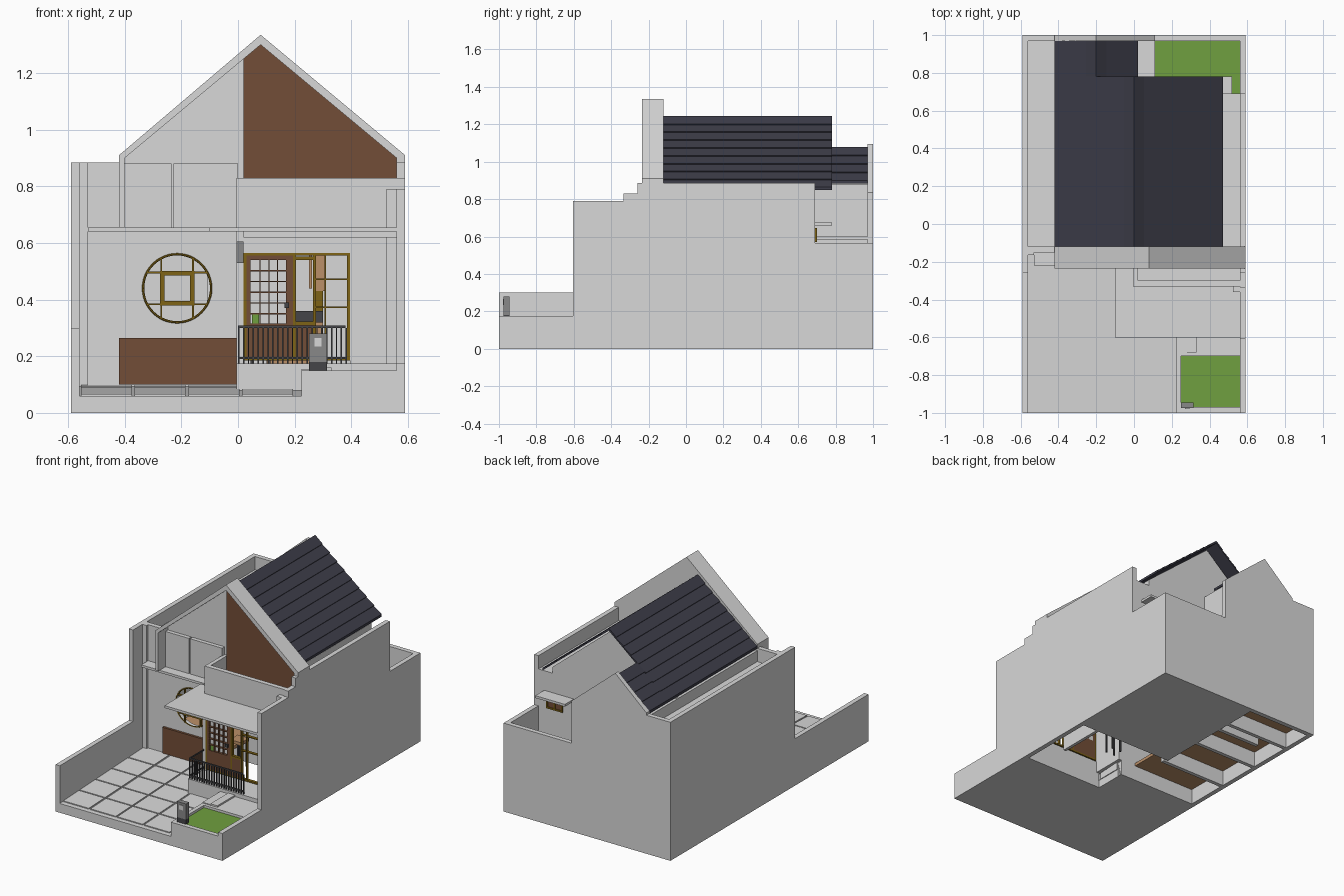
import bpy
import bmesh
import math
from mathutils import Vector

if "Cube" in bpy.data.objects:
    bpy.data.objects.remove(bpy.data.objects["Cube"], do_unlink=True)


def material(name, r, g, b):
    m = bpy.data.materials.new(name)
    m.use_nodes = True
    m.diffuse_color = (r, g, b, 1)
    m.node_tree.nodes["Principled BSDF"].inputs["Base Color"].default_value = (r, g, b, 1)
    return m


plaster = material("pale grey plaster", .69, .69, .69)
slate = material("dark slate", .047, .047, .067)
brown = material("brown wood", .17, .075, .038)
grass = material("grass green", .16, .35, .05)
gold = material("golden wood", .21, .125, .008)
iron = material("dark iron", .06, .06, .065)
stone = material("mid grey stone", .25, .25, .25)
oak = material("light oak", .5, .28, .14)


def finish(name, bm, mat):
    bmesh.ops.recalc_face_normals(bm, faces=bm.faces)
    mesh = bpy.data.meshes.new(name)
    bm.to_mesh(mesh)
    bm.free()
    mesh.materials.append(mat)
    ob = bpy.data.objects.new(name, mesh)
    bpy.context.collection.objects.link(ob)
    return ob


def boxes(name, mat, spans):
    """One object from many boxes, each given as x, y and z ranges."""
    bm = bmesh.new()
    for span in spans:
        verts = bmesh.ops.create_cube(bm, size=1)["verts"]
        for v in verts:
            v.co = Vector([s[0] if c < 0 else s[1] for c, s in zip(v.co, span)])
    return finish(name, bm, mat)


def box(name, mat, x, y, z):
    return boxes(name, mat, [(x, y, z)])


def prism(name, mat, points, start, end, axis="y"):
    """Extrude an outline along y (points are x, z) or along x (points are y, z)."""
    bm = bmesh.new()
    rings = []
    for t in (start, end):
        rings.append([bm.verts.new((p, t, q) if axis == "y" else (t, p, q)) for p, q in points])
    n = len(points)
    bm.faces.new(rings[0])
    bm.faces.new(rings[1])
    for i in range(n):
        j = (i + 1) % n
        bm.faces.new((rings[0][i], rings[0][j], rings[1][j], rings[1][i]))
    return finish(name, bm, mat)


def roof_slope(name, ridge, eave, start, end, rows):
    """Lapped boards from ridge to eave, as one sawtooth profile with undercut laps."""
    a, b = Vector(ridge), Vector(eave)
    drop = Vector((0, .008))
    tuck = (a - b).normalized() * .004
    top = [a]
    for i in range(1, rows):
        lap = a.lerp(b, i / rows)
        top += [lap, lap - drop + tuck]
    prism(name, slate, top + [b, b - drop * 2, a - drop * 2], start, end)


# Main reference planes
W, IN = .59, .56
FACADE, INNER = -.15, -.12
PORCH = -.35
GABLE = -.235
REAR = .69
BACK = .97
EAVE = .885
FLOOR2 = .64

# Side and back boundary walls
prism("left_boundary_wall", plaster,
      [(-1, 0), (1, 0), (1, .565), (REAR, .565), (REAR, EAVE), (-.26, EAVE), (-.26, .83),
       (-.335, .83), (-.335, .79), (-.605, .79), (-.605, .175), (-1, .175)], IN, W, "x")
prism("right_boundary_wall", plaster,
      [(-1, 0), (1, 0), (1, EAVE), (-.26, EAVE), (-.26, .3), (-1, .3)], -W, -IN, "x")
prism("back_wall", plaster,
      [(-IN, 0), (IN, 0), (IN, .565), (.11, .565), (.11, .835), (-.2, 1.095),
       (-.42, .9), (-.42, EAVE), (-IN, EAVE)], BACK, 1)

# Roof boards and the walls that carry them
roof_slope("main_roof_left", (0, 1.245), (.47, .865), INNER, .78, 9)
roof_slope("main_roof_right", (0, 1.245), (-.42, .9), INNER, .78, 8)
roof_slope("rear_roof_left", (-.2, 1.08), (.02, .9), .78, BACK, 4)
roof_slope("rear_roof_right", (-.2, 1.08), (-.42, .9), .78, BACK, 4)
prism("rear_gable_wall", plaster,
      [(-.41, 0), (.46, 0), (.46, .84), (0, 1.22), (-.41, .87)], .665, REAR)
boxes("roof_gutters", plaster, [((-IN, -.4), (INNER, BACK), (.78, .8)),
                                ((.4, IN), (INNER, REAR), (.78, .8)),
                                ((-.42, -.4), (INNER, BACK), (.8, .87)),
                                ((.44, .46), (INNER, REAR), (0, .84))])
box("gutter_end_wall", plaster, (.46, IN), (.665, REAR), (0, .8))

# Front gable frame with recessed panels
prism("front_gable_frame", plaster,
      [(-.42, .655), (-.42, .91), (.08, 1.335), (W, .91), (W, FLOOR2), (IN, FLOOR2),
       (IN, .9), (.08, 1.3), (-.4, .9), (-.4, .655)], GABLE, INNER)
prism("gable_panel_plain", plaster,
      [(-.4, FLOOR2), (-.4, .9), (.08, 1.3), (IN, .9), (IN, FLOOR2)], -.135, INNER)
prism("gable_panel_wood", brown,
      [(.02, FLOOR2), (.02, 1.25), (.08, 1.3), (IN, .9), (IN, FLOOR2)], -.143, -.135)
boxes("upper_panels", plaster, [((-.4, -.235), (-.16, -.13), (.655, .88)),
                                ((-.228, 0), (-.16, -.13), (.655, .88))])

# Facade wall with a round opening
curve = bpy.data.curves.new("round_window_wall", "CURVE")
curve.dimensions, curve.fill_mode, curve.extrude = "2D", "BOTH", .015
centre, radius = Vector((-.215, .44)), .122
circle = [(centre.x + radius * math.cos(math.tau * i / 48),
           centre.y + radius * math.sin(math.tau * i / 48)) for i in range(48)]
for loop in ([(-.53, 0), (0, 0), (0, FLOOR2), (-.53, FLOOR2)], circle):
    spline = curve.splines.new("POLY")
    spline.points.add(len(loop) - 1)
    for point, (x, z) in zip(spline.points, loop):
        point.co = (x, z, 0, 1)
    spline.use_cyclic_u = True
curve.materials.append(plaster)
facade = bpy.data.objects.new("round_window_wall", curve)
facade.rotation_euler.x = math.pi / 2
facade.location.y = FACADE + .015
bpy.context.collection.objects.link(facade)
bpy.context.view_layer.objects.active = facade
facade.select_set(True)
bpy.ops.object.convert(target="MESH")

# Round window ring and lattice
bpy.ops.mesh.primitive_torus_add(location=(centre.x, FACADE, centre.y), major_radius=.12,
                                 minor_radius=.004, major_segments=48, minor_segments=6,
                                 rotation=(math.pi / 2, 0, 0))
ring = bpy.context.object
ring.name = "round_window_ring"
ring.data.materials.append(gold)
bpy.ops.object.shade_smooth_by_angle()


def band(c, offset, half):
    return (c + offset - half, c + offset + half)


lattice = []
depth = (FACADE - .005, FACADE + .01)
cx, cz = centre
for s in (-1, 1):
    lattice += [(band(cx, s * .053, .008), depth, band(cz, 0, .061)),
                (band(cx, 0, .061), depth, band(cz, s * .053, .008))]
    for t in (-1, 1):
        lattice += [(band(cx, s * .056, .003), depth, band(cz, t * .083, .025)),
                    (band(cx, s * .083, .025), depth, band(cz, t * .056, .003))]
boxes("round_window_lattice", gold, lattice)

box("wainscot", brown, (-.42, -.005), (-.165, FACADE), (.1, .265))
boxes("facade_corner", plaster, [((-.53, -.42), (FACADE, INNER), (FLOOR2, EAVE)),
                                 ((-IN, -.53), (-.165, INNER), (0, EAVE))])
box("right_ledge", plaster, (-.53, 0), (-.22, INNER), (FLOOR2, .655))

# Porch walls, canopy and balcony parapet
boxes("porch_walls", plaster, [((-.005, .02), (PORCH, INNER), (.1, FLOOR2)),
                               ((.02, .395), (PORCH, -.33), (.565, FLOOR2)),
                               ((.395, IN), (PORCH, -.33), (.1, FLOOR2)),
                               ((.525, IN), (-.36, PORCH), (.175, .62)),
                               ((.02, IN), (-.37, PORCH), (.62, FLOOR2))])
box("canopy", plaster, (-.1, IN), (-.6, GABLE), (FLOOR2, .655))
boxes("balcony_parapet", plaster, [((-.005, W), (-.33, -.3), (FLOOR2, .83)),
                                   ((-.005, .02), (-.33, INNER), (FLOOR2, .83)),
                                   ((.525, IN), (-.36, -.33), (.655, .79))])
boxes("upper_floor", plaster, [((-IN, .45), (INNER, REAR), (.625, FLOOR2)),
                               ((.02, IN), (-.33, INNER), (.625, FLOOR2))])
box("porch_lamp", stone, (-.005, .02), (-.38, PORCH), (.53, .605))

# Door, side window and their frames
front = (-.355, -.335)
bars = [((x, x + .01), front, (.185, .565)) for x in (.02, .195, .265, .385)]
bars += [((.02, .395), front, (z, z + .01)) for z in (.185, .555)]
bars += [((.2, .265), front, (z, z + .012)) for z in (.31, .54)]
bars += [((.27, .39), front, (z, z + .005)) for z in (.37, .47)]
bars += [((.305, .31), front, (.19, .56))]
boxes("window_frames", gold, bars)
door = [((.03, .195), front, (.195, .315)), ((.03, .195), front, (.54, .555)),
        ((.03, .045), front, (.3, .555)), ((.17, .195), front, (.3, .555))]
door += [((.045 + .031 * i, .049 + .031 * i), front, (.3, .55)) for i in range(1, 4)]
door += [((.04, .18), front, (.31 + .038 * i, .314 + .038 * i)) for i in range(1, 6)]
boxes("front_door", brown, door)
box("door_glazing", plaster, (.04, .18), (-.34, -.336), (.31, .545))
box("door_handle", iron, (.165, .18), (-.365, PORCH), (.37, .39))
box("window_apron", brown, (.205, .265), front, (.195, .31))
box("door_plant", grass, (.05, .075), (-.35, -.34), (.315, .35))

# Porch platform with its railing
box("porch_platform", plaster, (-.005, IN), (-.5, -.33), (0, .175))
rail = (-.494, -.486)
rails = [((0, .38), rail, (z, z + .008)) for z in (.19, .3)]
rails += [((.38 * i / 22, .38 * i / 22 + .005), rail, (.175, .3)) for i in range(23)]
rails += [((0, .006), (-.49, PORCH), (z, z + .008)) for z in (.19, .3)]
rails += [((0, .005), (-.49 + .02 * i, -.485 + .02 * i), (.175, .3)) for i in range(7)]
boxes("porch_railing", iron, rails)


# Gently rising patio with paving
def ground(y):
    return .059 + .04 * (y + 1)


for name, x, y in (("patio_base_right", (-IN, 0), INNER), ("patio_base_left", (0, IN), -.5)):
    prism(name, plaster, [(-1, 0), (y, 0), (y, ground(y)), (-1, ground(-1))], *x, "x")
step = .19
for row in range(5):
    y0 = -.97 + row * .165
    y1 = y0 + .157
    for col in range(4 if row < 3 else 3):
        x0 = -.555 + col * step
        prism("patio_paver", plaster, [(y0, .05), (y1, .05), (y1, ground(y1) + .006),
                                       (y0, ground(y0) + .006)], x0, x0 + step - .01, "x")

# Front planter, landing and post box
boxes("planter_walls", plaster, [((.225, IN), (-1, -BACK), (0, .15)),
                                 ((.225, .25), (-BACK, -.5), (0, .15)),
                                 ((.25, IN), (-.7, -.5), (0, .15)),
                                 ((.225, .28), (-.68, -.5), (.15, .155)),
                                 ((.28, .33), (-.68, -.5), (.15, .16))])
box("planter_grass", grass, (.25, IN), (-BACK, -.7), (.05, .135))
box("post_box_base", iron, (.25, .315), (-.975, -.945), (.15, .18))
box("post_box", stone, (.25, .315), (-.975, -.945), (.18, .28))
box("post_box_plate", plaster, (.27, .295), (-.979, -.975), (.235, .265))

# Sunken rear garden, with a small window and awning under the eaves
box("rear_grass", grass, (.11, IN), (REAR, BACK), (.02, .1))
box("rear_side_wall", plaster, (0, .02), (REAR, BACK), (0, .88))
box("rear_ledge", plaster, (.02, .11), (REAR, BACK), (.585, .6))
box("rear_awning", plaster, (.31, .52), (REAR, .78), (.66, .675))
box("rear_window_pane", brown, (.39, .495), (REAR, .695), (.575, .64))
boxes("rear_window_frame", gold,
      [((.385, .5), (REAR, .7), (z, z + .01)) for z in (.57, .635)]
      + [((x, x + .01), (REAR, .7), (.57, .645)) for x in (.385, .437, .49)])

# Interior, open underneath except for the rear corner
box("rear_foundation", plaster, (-.09, IN), (.19, BACK), (0, .02))
boxes("inner_walls", plaster, [((-.09, .45), (.19, .21), (0, FLOOR2)),
                               ((-.11, -.09), (.19, BACK), (0, FLOOR2))])
boxes("cross_beams", plaster, [((-IN, -.09), (y, y + .025), (0, .1))
                               for y in (.15, .45, .75)])
box("inner_floor", oak, (-IN, -.11), (INNER, BACK), (.1, .12))
box("kitchen_counter", oak, (.1, .3), (.08, .19), (.1, .32))
box("counter_top", iron, (.1, .3), (.07, .19), (.32, .36))
boxes("wall_cupboards", oak, [((.25, .262), (.1, .19), (.44, .56)),
                              ((.275, .305), (.1, .19), (.43, .56))])
box("counter_shelf", gold, (.275, .3), (.1, .19), (.36, .43))

# Stools beside the counter
for x in (.08, .46):
    box("stool_seat", oak, (x - .04, x + .04), (-.14, -.06), (.28, .3))
    boxes("stool_legs", iron, [(band(x, s * .03, .005), band(-.1, t * .03, .005), (.12, .28))
                               for s in (-1, 1) for t in (-1, 1)])
